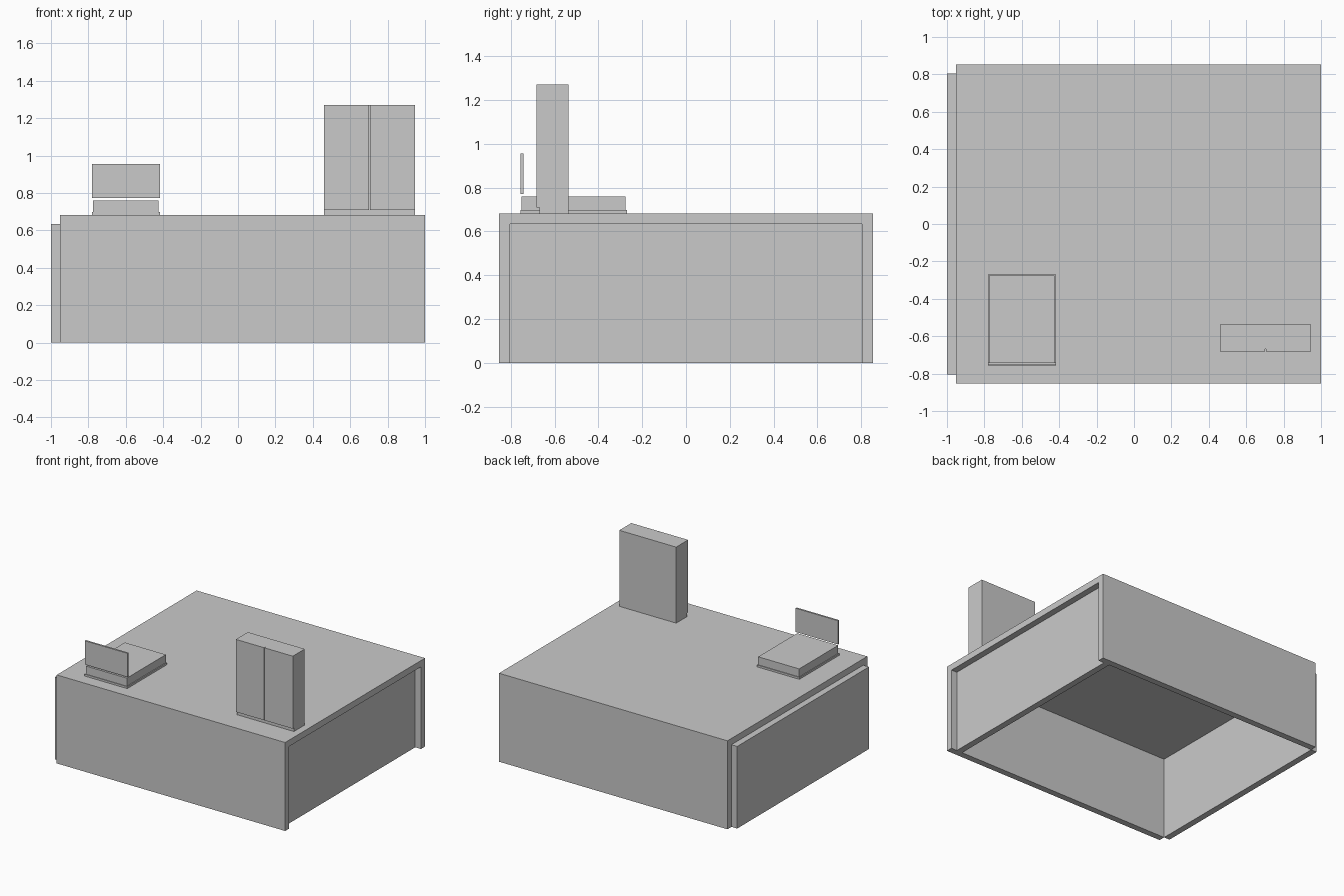
import bpy
import bmesh

if "Cube" in bpy.data.objects:
    bpy.data.objects.remove(bpy.data.objects["Cube"])

grey = bpy.data.materials.new("plain grey")
grey.diffuse_color = (0.59, 0.59, 0.59, 1)
grey.use_nodes = True
grey.node_tree.nodes["Principled BSDF"].inputs["Base Color"].default_value = grey.diffuse_color


def box(name, x, y, z):
    """Add a box from its (min, max) range along each axis."""
    bm = bmesh.new()
    bmesh.ops.create_cube(bm, size=1)
    for v in bm.verts:
        for i, (lo, hi) in enumerate((x, y, z)):
            v.co[i] = lo if v.co[i] < 0 else hi
    mesh = bpy.data.meshes.new(name)
    bm.to_mesh(mesh)
    bm.free()
    mesh.materials.append(grey)
    obj = bpy.data.objects.new(name, mesh)
    bpy.context.collection.objects.link(obj)
    return obj


T = 0.049               # panel thickness
L, R = -0.951, 1.0      # counter ends
D = 0.853               # half depth
H = 0.683               # counter height

# Hollow counter, open underneath
box("counter_top", (L, R), (-D, D), (H - T, H))
box("front_panel", (L, R), (-D, -D + T), (0, H - T))
box("back_panel", (L, R), (D - T, D), (0, H - T))

# End panels: left one stands outside, right one is recessed
for name, x in (("left_panel", L), ("right_panel", R - T)):
    box(name, (x - T, x), (-D + T, D - T), (0, H - T))

# Upright cabinet with two doors above a plinth
box("cabinet_body", (0.46, 0.946), (-0.669, -0.537), (H, 1.27))
for name, x in (("left_door", (0.46, 0.701)), ("right_door", (0.705, 0.946))):
    box(name, x, (-0.683, -0.669), (0.71, 1.27))

# Small machine: base plate, body and upright screen
box("machine_base", (-0.78, -0.417), (-0.756, -0.269), (H, 0.698))
box("machine_body", (-0.774, -0.424), (-0.751, -0.275), (0.698, 0.76))
box("screen", (-0.78, -0.417), (-0.755, -0.741), (0.772, 0.955))
